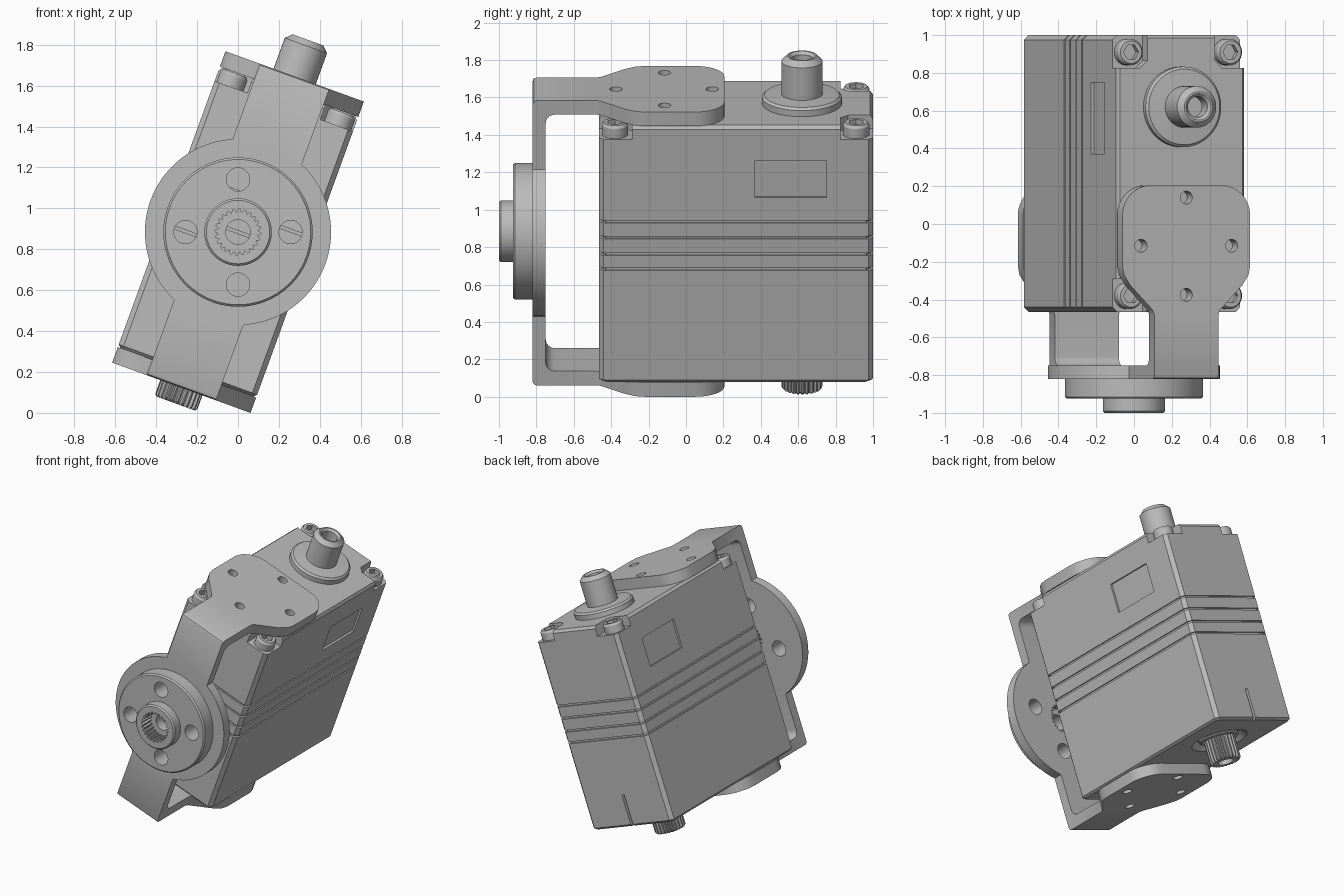
import bpy, bmesh
from math import sin, cos, pi, radians
from mathutils import Matrix

if "Cube" in bpy.data.objects:
    bpy.data.objects.remove(bpy.data.objects["Cube"])

TILT = radians(20)
grey = bpy.data.materials.new("plain grey")
grey.use_nodes = True
grey.diffuse_color = (0.5, 0.5, 0.5, 1)
grey.node_tree.nodes["Principled BSDF"].inputs["Base Color"].default_value = grey.diffuse_color
parts = []


# --- helpers: everything is built upright, then tilted as a whole ---
def circle(r, n=64, cx=0, cy=0):
    return [(cx + r * cos(2 * pi * i / n), cy + r * sin(2 * pi * i / n)) for i in range(n)]


def splined(r, depth, teeth=24):
    out = []
    for i in range(teeth * 4):
        a = 2 * pi * i / (teeth * 4)
        rr = r if i % 4 < 2 else r - depth
        out.append((rr * cos(a), rr * sin(a)))
    return out


def rect(x0, x1, y0, y1, c=0.0, inset=0.0):
    x0, x1, y0, y1 = x0 + inset, x1 - inset, y0 + inset, y1 - inset
    if not c:
        return [(x0, y0), (x1, y0), (x1, y1), (x0, y1)]
    return [(x0 + c, y0), (x1 - c, y0), (x1, y0 + c), (x1, y1 - c),
            (x1 - c, y1), (x0 + c, y1), (x0, y1 - c), (x0, y0 + c)]


def loft(name, rings, axis="Z"):
    """rings: list of (height along axis, 2D loop); ends are capped."""
    place = {"Z": lambda a, b, h: (a, b, h), "Y": lambda a, b, h: (a, h, b),
             "X": lambda a, b, h: (h, a, b)}[axis]
    bm = bmesh.new()
    loops = [[bm.verts.new(place(a, b, h)) for a, b in loop] for h, loop in rings]
    n = len(loops[0])
    for lo, hi in zip(loops, loops[1:]):
        for i in range(n):
            j = (i + 1) % n
            bm.faces.new((lo[i], lo[j], hi[j], hi[i]))
    bm.faces.new(loops[0][::-1])
    bm.faces.new(loops[-1])
    bmesh.ops.recalc_face_normals(bm, faces=bm.faces)
    me = bpy.data.meshes.new(name)
    bm.to_mesh(me)
    bm.free()
    me.materials.append(grey)
    ob = bpy.data.objects.new(name, me)
    bpy.context.collection.objects.link(ob)
    parts.append(ob)
    return ob


def prism(name, loop, h0, h1, axis="Z"):
    return loft(name, [(h0, loop), (h1, loop)], axis)


def lathe(name, profile, axis="Z", cx=0, cy=0, n=64):
    return loft(name, [(h, circle(r, n, cx, cy)) for r, h in profile], axis)


def combine(ob, others, operation="DIFFERENCE"):
    for other in others:
        mod = ob.modifiers.new("combine", "BOOLEAN")
        mod.operation, mod.object, mod.solver = operation, other, "EXACT"
        bpy.context.view_layer.objects.active = ob
        bpy.ops.object.modifier_apply(modifier=mod.name)
        parts.remove(other)
        bpy.data.objects.remove(other)


# --- servo case with four grooves running round it ---
levels = [(-0.73, 0.015), (-0.715, 0)]
for g in (-0.085, 0.0, 0.095, 0.185):
    levels += [(g - 0.007, 0), (g - 0.007, 0.012), (g + 0.007, 0.012), (g + 0.007, 0)]
levels += [(0.71, 0), (0.73, 0.015)]
case = loft("servo_case", [(h, rect(-0.36, 0.36, -0.465, 1.0, 0.025, d)) for h, d in levels])
cutters = []
for s in (1, -1):
    # label recess on each side, screw pockets at the top corners
    u0, u1 = sorted((s * 0.345, s * 0.5))
    cutters.append(prism("window_cut", rect(0.37, 0.75, 0.325, 0.535), u0, u1, "X"))
    for y0, y1 in ((-0.8, -0.29), (0.825, 1.3)):
        a, b = sorted((s * 0.19, s * 0.7))
        cutters.append(prism("pocket_cut", rect(a, b, y0, y1, 0.04), 0.655, 0.9))
cutters.append(prism("slot_cut", rect(-0.01, 0.01, -0.9, -0.5), 0.97, 1.1, "Y"))
cutters.append(lathe("ring_cut", [(0.16, -0.68), (0.205, -0.74)], cy=0.62))
combine(case, cutters)

# --- output side: hub and splined shaft below the case ---
lathe("lower_hub", [(0.14, -0.66), (0.14, -0.715), (0.13, -0.725)], cy=0.62)
shaft = loft("splined_shaft", [(-0.7, splined(0.11, 0.014)), (-0.88, splined(0.11, 0.014)),
                               (-0.892, splined(0.1, 0.014))])
combine(shaft, [lathe("shaft_bore", [(0.055, -0.8), (0.055, -1.0)], n=32)])
shaft.data.transform(Matrix.Translation((0, 0.62, 0)))

# --- upper flange and hollow pivot pin ---
lathe("upper_pivot", [(0.213, 0.72), (0.213, 0.765), (0.2, 0.778), (0.11, 0.785), (0.11, 0.97),
                      (0.08, 1.0), (0.07, 1.0), (0.055, 0.985), (0.055, 0.9)], cy=0.62)

# --- four cap screws with hex sockets ---
screw = lathe("cap_screw", [(0.07, 0.65), (0.07, 0.71), (0.06, 0.725)], n=32)
combine(screw, [prism("hex_cut", circle(0.042, 6), 0.685, 0.8)])
for u in (-0.28, 0.28):
    for y in (-0.38, 0.91):
        copy = bpy.data.objects.new("cap_screw", screw.data.copy())
        copy.data.transform(Matrix.Translation((u, y, 0)))
        bpy.context.collection.objects.link(copy)
        parts.append(copy)
parts.remove(screw)
bpy.data.objects.remove(screw)

# --- U bracket: bent strip, round front plate, two shaped arms ---
outer = [(-0.4, 0.81), (-0.80, 0.81), (-0.814, 0.804), (-0.82, 0.79)]
inner = [(-0.70 - 0.05 * sin(a), 0.68 + 0.05 * cos(a)) for a in (pi * i / 12 for i in range(7))]
inner = [(-0.4, 0.73)] + inner
profile = (outer + [(y, -w) for y, w in outer[::-1]]
           + [(y, -w) for y, w in inner] + inner[::-1])
bracket = prism("bracket", profile, -0.18, 0.18, "X")
half = [(0.18, -0.48), (0.19, -0.455), (0.315, -0.325), (0.35, -0.27), (0.36, -0.22)]
half += [(0.20 + 0.16 * cos(a), 0.045 + 0.16 * sin(a)) for a in (pi * i / 16 for i in range(9))]
outline = half + [(-u, y) for u, y in half[::-1]]
pieces = [prism("front_plate", circle(0.455, 96), -0.82, -0.75, "Y")]
for s in (1, -1):
    pieces.append(prism("arm", outline, s * 0.73, s * 0.81))
combine(bracket, pieces, "UNION")
arm_holes = [(0, 0.14), (0, -0.375), (0.255, -0.115), (-0.255, -0.115)]
combine(bracket, [prism("arm_hole", circle(0.034, 24, u, y), s * 0.725, s * 0.9)
                  for s in (1, -1) for u, y in arm_holes])


def horn_holes():
    turns = [TILT + k * pi / 2 for k in range(4)]
    return [prism("horn_hole", circle(0.057, 32, 0.257 * cos(a), 0.257 * sin(a)), -1.1, -0.6, "Y")
            for a in turns]


combine(bracket, horn_holes() + [prism("rear_bore", splined(0.115, 0.015), -0.9, -0.6, "Y")])

# --- round horn with splined hub in front of the bracket ---
horn = lathe("servo_horn", [(0.365, -0.82), (0.365, -0.915), (0.355, -0.925), (0.165, -0.925),
                            (0.165, -0.99), (0.155, -1.0)], "Y", n=96)
combine(horn, horn_holes() + [
    prism("front_bore", splined(0.112, 0.015), -1.1, -0.9, "Y"),
    prism("centre_bore", circle(0.06, 32), -1.2, -0.6, "Y")])

# --- tilt the whole assembly and shade it ---
pose = Matrix.Translation((0, 0, 0.884)) @ Matrix.Rotation(TILT, 4, "Y")
bpy.ops.object.select_all(action="DESELECT")
for ob in parts:
    ob.data.transform(pose)
    ob.select_set(True)
bpy.context.view_layer.objects.active = case
bpy.ops.object.shade_smooth_by_angle(angle=radians(30))
